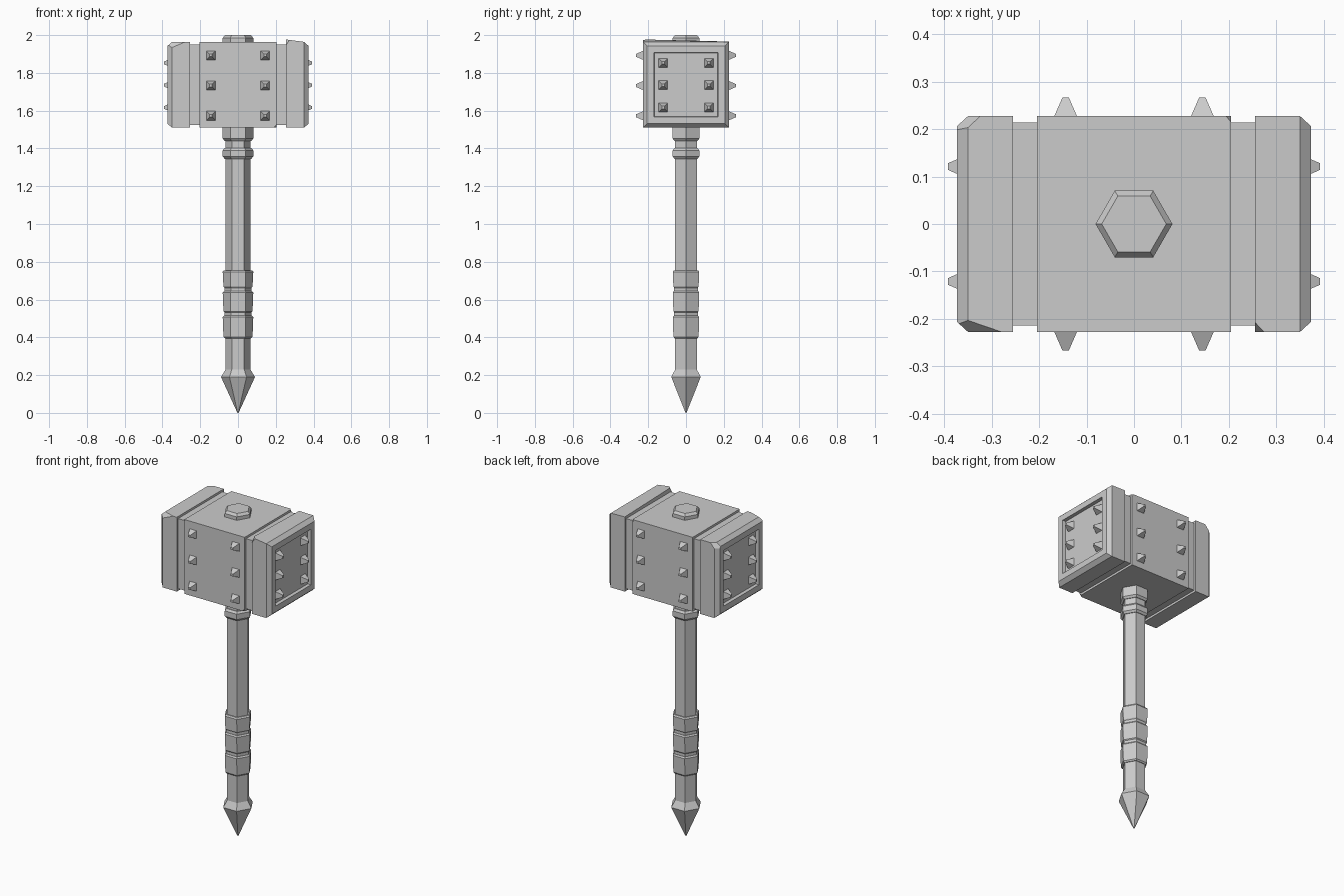
import bpy, bmesh, math
from mathutils import Vector

cube = bpy.data.objects.get("Cube")
if cube:
    bpy.data.objects.remove(cube, do_unlink=True)

GREY = (0.6, 0.6, 0.6, 1)
metal = bpy.data.materials.new("grey_metal")
metal.use_nodes = True
metal.diffuse_color = GREY
metal.node_tree.nodes["Principled BSDF"].inputs["Base Color"].default_value = GREY

HEAD_Z = 1.737   # centre height of the head
HALF = 0.227     # half thickness of the head


def finish(name, bm):
    bmesh.ops.recalc_face_normals(bm, faces=bm.faces)
    mesh = bpy.data.meshes.new(name)
    bm.to_mesh(mesh)
    bm.free()
    mesh.materials.append(metal)
    obj = bpy.data.objects.new(name, mesh)
    bpy.context.collection.objects.link(obj)
    return obj


def skin(bm, rings):
    """Join successive closed rings of points and cap both ends."""
    loops = [[bm.verts.new(p) for p in ring] for ring in rings]
    for a, b in zip(loops, loops[1:]):
        n = len(a)
        for i in range(n):
            bm.faces.new((a[i], a[(i + 1) % n], b[(i + 1) % n], b[i]))
    bm.faces.new(loops[0])
    bm.faces.new(loops[-1])


def hex_turned(name, profile):
    """Six-sided turned part from (radius, height) pairs."""
    bm = bmesh.new()
    skin(bm, [[(r * math.cos(k * math.pi / 3), r * math.sin(k * math.pi / 3), z)
               for k in range(6)] for r, z in profile])
    return finish(name, bm)


def square_rings(profile):
    """Square rings around the x axis from (x, half size) pairs."""
    corners = ((-1, -1), (1, -1), (1, 1), (-1, 1))
    return [[(x, sy * h, HEAD_Z + sz * h) for sy, sz in corners] for x, h in profile]


def chip(bm, corner, cuts):
    """Slice a corner off; cuts are the signed lengths along x, y and z."""
    c = Vector(corner)
    normal = Vector([-1 / d for d in cuts]).normalized()
    geom = bm.verts[:] + bm.edges[:] + bm.faces[:]
    res = bmesh.ops.bisect_plane(bm, geom=geom, plane_co=c + Vector((cuts[0], 0, 0)),
                                 plane_no=normal, clear_outer=True)
    edges = [e for e in res["geom_cut"] if isinstance(e, bmesh.types.BMEdge)]
    bmesh.ops.holes_fill(bm, edges=edges, sides=0)


# Handle: shaft, pointed pommel, grip wraps and collars
hex_turned("shaft", [(0.066, 0.2), (0.066, 1.52)])
hex_turned("pommel", [(0.003, 0), (0.09, 0.19), (0.066, 0.23)])
for i, (low, high) in enumerate(((0.395, 0.515), (0.53, 0.645), (0.66, 0.755))):
    hex_turned(f"grip_wrap_{i + 1}", [(0.07, low), (0.077, low + 0.008),
                                      (0.081, high - 0.008), (0.074, high)])
hex_turned("grip_core", [(0.072, 0.41), (0.072, 0.74)])
hex_turned("lower_collar", [(0.07, 1.345), (0.081, 1.357), (0.081, 1.39), (0.07, 1.402)])
hex_turned("upper_collar", [(0.07, 1.44), (0.081, 1.452), (0.081, 1.53)])
hex_turned("top_cap", [(0.081, 1.94), (0.081, 1.985), (0.068, 2.0)])

# Head: centre block with two nicked corners, and the narrower core
top, bottom = HEAD_Z + HALF, HEAD_Z - HALF
bm = bmesh.new()
skin(bm, square_rings([(-0.204, HALF), (0.204, HALF)]))
chip(bm, (0.204, HALF, top), (-0.01, -0.012, -0.02))
chip(bm, (0.204, -HALF, bottom), (-0.016, 0.015, 0.015))
finish("head_block", bm)

bm = bmesh.new()
skin(bm, square_rings([(-0.26, 0.214), (0.26, 0.214)]))
finish("head_core", bm)

# Striking ends: chamfered slabs with a sunken panel and worn corners
END = [(0.255, HALF), (0.35, HALF), (0.373, 0.206), (0.373, 0.17), (0.353, 0.168)]
for side, name in ((1, "left_striking_end"), (-1, "right_striking_end")):
    bm = bmesh.new()
    skin(bm, square_rings([(side * x, h) for x, h in END]))
    if side > 0:
        for v in bm.verts:
            if v.co.x < 0.26 and v.co.z > HEAD_Z:
                v.co.z += 0.013 if v.co.y < 0 else 0.002
        chip(bm, (0.255, -HALF, top + 0.013), (0.02, 0.02, -0.03))
    else:
        chip(bm, (-0.35, -HALF, top), (0.07, 0.024, -0.03))
        chip(bm, (-0.35, HALF, top), (0.026, -0.024, -0.03))
    finish(name, bm)


# Blunt four-sided studs
def stud(name, base, out):
    out = Vector(out)
    side = out.cross(Vector((0, 0, 1)))
    up = Vector((0, 0, 1))
    bm = bmesh.new()
    skin(bm, [[Vector(base) + out * d + side * a * r + up * b * r
               for a, b in ((-1, -1), (1, -1), (1, 1), (-1, 1))]
              for d, r in ((-0.005, 0.025), (0.0, 0.024), (0.039, 0.007))])
    finish(name, bm)


for s in (1, -1):
    for t in (1, -1):
        for row in (-1, 0, 1):
            tag = f"{'front' if s < 0 else 'back'}_stud_{'left' if t > 0 else 'right'}_{row + 2}"
            stud(tag, (t * 0.144, s * HALF, 1.733 + row * 0.16), (0, s, 0))
            tag = f"{'left' if s > 0 else 'right'}_end_stud_{'back' if t > 0 else 'front'}_{row + 2}"
            stud(tag, (s * 0.353, t * 0.121, 1.735 + row * 0.118), (s, 0, 0))
